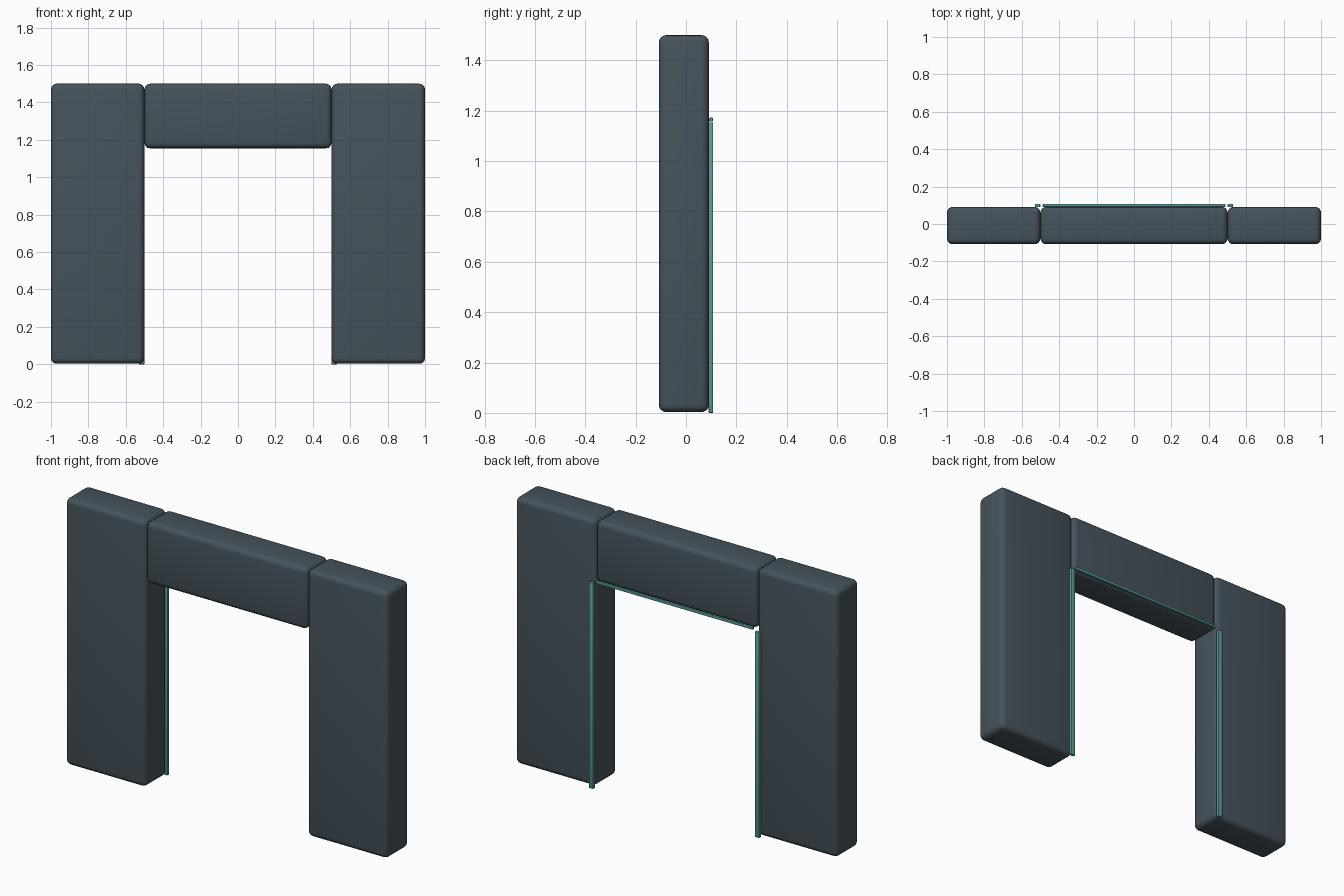
import bpy

if "Cube" in bpy.data.objects:
    bpy.data.objects.remove(bpy.data.objects["Cube"])


def material(name, color):
    m = bpy.data.materials.new(name)
    m.diffuse_color = color
    m.use_nodes = True
    m.node_tree.nodes["Principled BSDF"].inputs["Base Color"].default_value = m.diffuse_color
    return m


slate = material("slate", (0.06, 0.085, 0.105, 1))
teal = material("teal", (0.1, 0.33, 0.32, 1))


def rounded_box(name, lo, hi, radius, segments, mat):
    """Box between two corners with evenly rounded edges."""
    bpy.ops.mesh.primitive_cube_add(
        size=1, location=[(a + b) / 2 for a, b in zip(lo, hi)])
    ob = bpy.context.object
    ob.name = name
    ob.scale = [b - a for a, b in zip(lo, hi)]
    bpy.ops.object.transform_apply(location=False, rotation=False, scale=True)
    bevel = ob.modifiers.new("rounding", "BEVEL")
    bevel.width = radius
    bevel.segments = segments
    bpy.ops.object.modifier_apply(modifier=bevel.name)
    bpy.ops.object.shade_smooth_by_angle()
    ob.data.materials.append(mat)
    return ob


FRONT, BACK, TRIM_BACK = -0.108, 0.091, 0.108

# Wall panels and trim strips either side of the opening
for side, s in (("left", -1), ("right", 1)):
    x0, x1 = sorted((s * 0.501, s * 1.0))
    rounded_box(side + "_wall_panel", (x0, FRONT, 0.003), (x1, BACK, 1.5),
                0.03, 4, slate)
    x0, x1 = sorted((s * 0.501, s * 0.529))
    rounded_box(side + "_trim_strip", (x0, BACK - 0.001, 0),
                (x1, TRIM_BACK, 1.153), 0.003, 2, teal)

# Lintel over the opening with its trim strip
rounded_box("lintel", (-0.5, FRONT, 1.155), (0.5, BACK, 1.5), 0.03, 4, slate)
rounded_box("lintel_trim_strip", (-0.488, BACK + 0.001, 1.157),
            (0.488, TRIM_BACK - 0.001, 1.172), 0.003, 2, teal)
